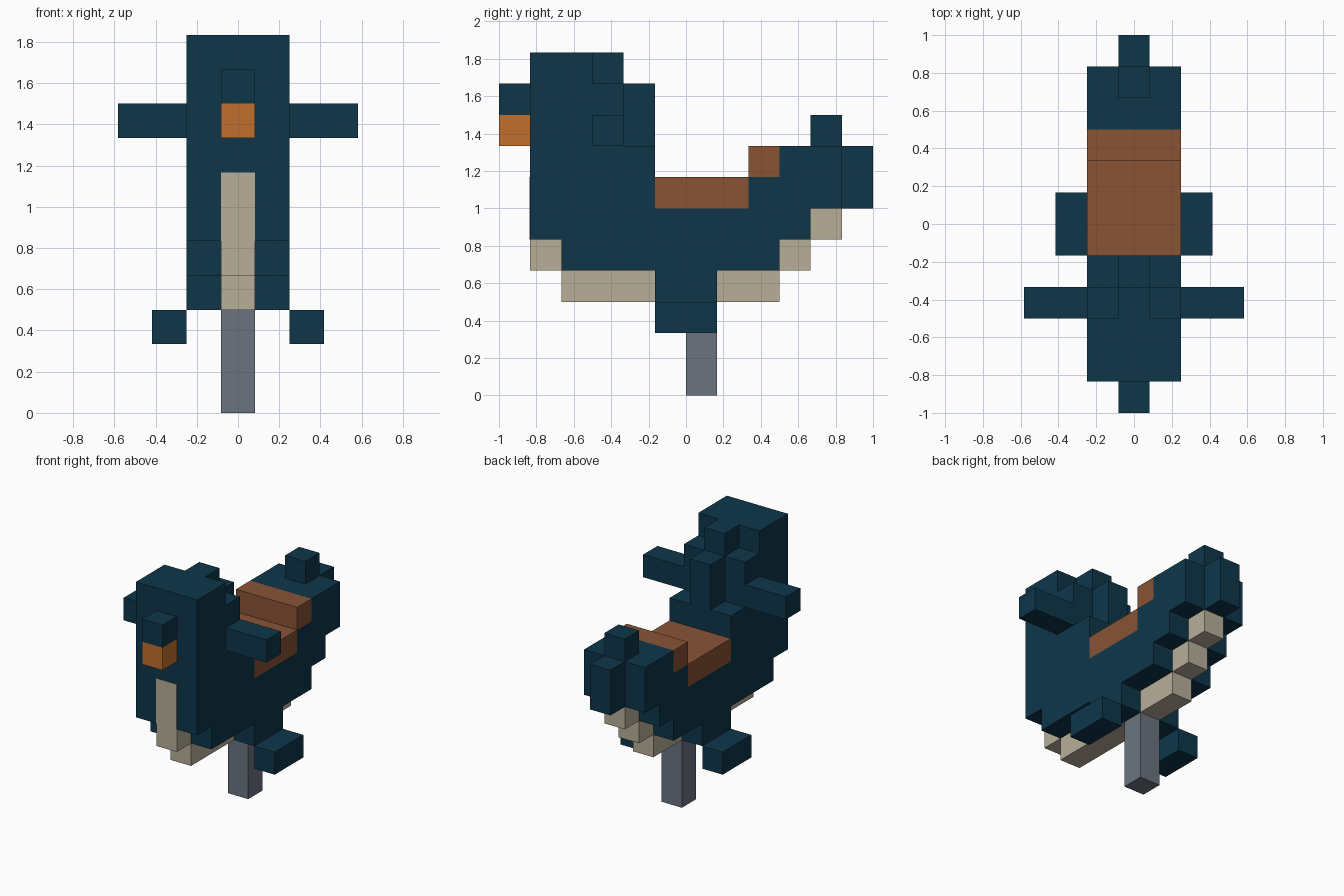
import bpy
import bmesh

cube = bpy.data.objects.get("Cube")
if cube:
    bpy.data.objects.remove(cube, do_unlink=True)

U = 1 / 6  # size of one block


def material(name, hex_code):
    def linear(c):
        c /= 255
        return c / 12.92 if c <= 0.04045 else ((c + 0.055) / 1.055) ** 2.4
    rgba = [linear(int(hex_code[i:i + 2], 16)) for i in (0, 2, 4)] + [1]
    mat = bpy.data.materials.new(name)
    mat.use_nodes = True
    mat.diffuse_color = rgba
    bsdf = mat.node_tree.nodes["Principled BSDF"]
    bsdf.inputs["Base Color"].default_value = rgba
    bsdf.inputs["Roughness"].default_value = 0.8
    return mat


navy = material("navy", "0E364A")
cream = material("cream", "B8AF9A")
brown = material("saddle brown", "895335")
orange = material("beak orange", "C0702E")
grey = material("pole grey", "6B7480")


def prism(name, profile, x0, x1, mat):
    """Extrude a (y, z) side profile from x0 to x1, all in blocks."""
    bm = bmesh.new()
    face = bm.faces.new([bm.verts.new((x0 * U, y * U, z * U)) for y, z in profile])
    new = bmesh.ops.extrude_face_region(bm, geom=[face])["geom"]
    bmesh.ops.translate(bm, vec=((x1 - x0) * U, 0, 0),
                        verts=[v for v in new if isinstance(v, bmesh.types.BMVert)])
    bmesh.ops.recalc_face_normals(bm, faces=bm.faces)
    mesh = bpy.data.meshes.new(name)
    bm.to_mesh(mesh)
    bm.free()
    mesh.materials.append(mat)
    obj = bpy.data.objects.new(name, mesh)
    bpy.context.collection.objects.link(obj)
    return obj


def block(name, x, y, z, mat):
    return prism(name, [(y[0], z[0]), (y[1], z[0]), (y[1], z[1]), (y[0], z[1])], x[0], x[1], mat)


def pair(name, x, y, z, mat):
    """A block on the left (+x) and its mirror on the right."""
    block("left_" + name, x, y, z, mat)
    block("right_" + name, (-x[1], -x[0]), y, z, mat)


MID = (-0.5, 0.5)
WIDE = (-1.5, 1.5)

# Stepped body with head, back and tail base
prism("body", [(-5, 5), (-4, 5), (-4, 4), (3, 4), (3, 5), (4, 5), (4, 6), (5, 6), (5, 8), (3, 8),
               (3, 7), (2, 7), (2, 6), (-1, 6), (-1, 8), (-2, 8), (-2, 10), (-3, 10), (-3, 11),
               (-5, 11)], *WIDE, navy)

# Crest and neck ridge
block("crest", MID, (-3, -2), (10, 11), navy)
block("neck_ridge", MID, (-2, -1), (8, 10), navy)

# Beak
block("upper_beak", MID, (-6, -5), (9, 10), navy)
block("lower_beak", MID, (-6, -5), (8, 9), orange)

# Tail feathers
block("tail", MID, (5, 6), (6, 8), navy)
block("tail_tip", MID, (4, 5), (8, 9), navy)

# Pale chest and stepped belly
block("chest_stripe", MID, (-5.02, -5), (5, 7), cream)
block("front_belly_step", MID, (-5, -4), (4, 5), cream)
block("belly", MID, (-4, 3), (3, 4), cream)
block("rear_belly_step", MID, (3, 4), (4, 5), cream)
block("tail_belly_step", MID, (4, 5), (5, 6), cream)

# Saddle
block("seat", WIDE, (-1, 2), (6, 7), brown)
block("backrest", WIDE, (2, 3), (7, 8), brown)

# Handles, legs and foot rests
pair("handle", (1.5, 3.5), (-3, -2), (8, 9), navy)
pair("leg", (0.5, 1.5), (-1, 1), (3, 4), navy)
pair("foot_rest", (1.5, 2.5), (-1, 1), (2, 3), navy)

# Support pole
block("pole", MID, (0, 1), (0, 3), grey)
